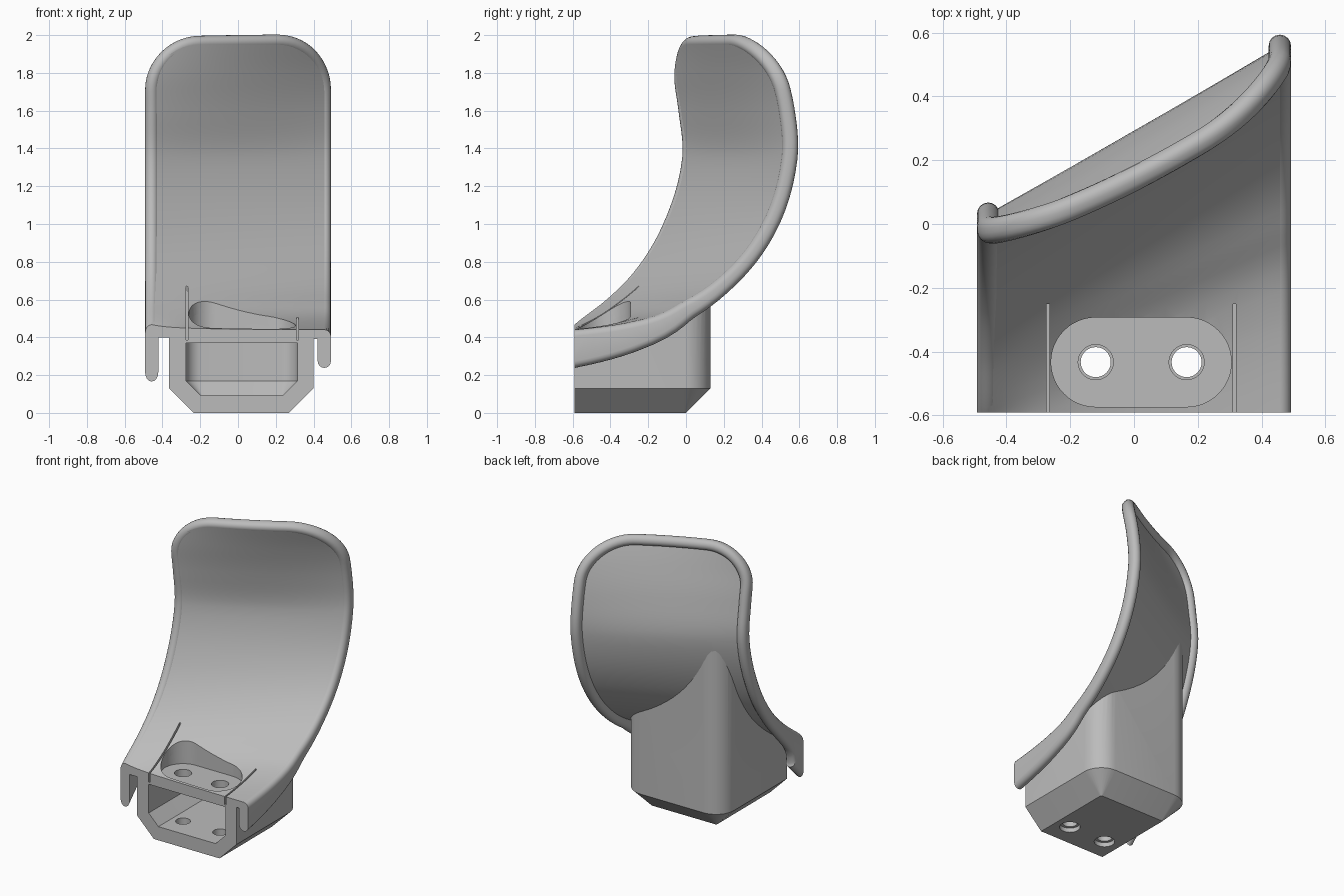
import bpy, bmesh, math
from mathutils import Vector

if "Cube" in bpy.data.objects:
    bpy.data.objects.remove(bpy.data.objects["Cube"], do_unlink=True)

grey = bpy.data.materials.new("light_grey")
grey.use_nodes = True
grey.diffuse_color = (0.5, 0.5, 0.5, 1)
grey.node_tree.nodes["Principled BSDF"].inputs["Base Color"].default_value = (0.5, 0.5, 0.5, 1)

# Side profiles of the curved shield: y on each edge at the given heights
HEIGHTS = [0.30, 0.42, 0.44, 0.48, 0.60, 0.74, 0.98, 1.35, 1.60, 1.80, 2.00]
RIGHT = [-0.76, -0.64, -0.62, -0.575, -0.42, -0.28, -0.13, -0.02, -0.04, -0.07, -0.09]
LEFT = [-2.1, -0.90, -0.60, -0.30, 0.0, 0.20, 0.39, 0.505, 0.49, 0.44, 0.36]
HALF, TOP, CORNER = 0.457, 1.95, 0.25      # centre line of the rim
FRONT = -0.59


def smooth(table, z):
    """Cubic interpolation of a profile table."""
    n = len(HEIGHTS)
    sec = [(table[i + 1] - table[i]) / (HEIGHTS[i + 1] - HEIGHTS[i]) for i in range(n - 1)]
    i = max(k for k in range(n - 1) if k == 0 or HEIGHTS[k] <= z)
    m0 = (sec[max(i - 1, 0)] + sec[i]) / 2
    m1 = (sec[i] + sec[min(i + 1, n - 2)]) / 2
    h = HEIGHTS[i + 1] - HEIGHTS[i]
    t = (z - HEIGHTS[i]) / h
    a, b = t * t * (3 - 2 * t), t * (1 - t)
    return table[i] * (1 - a) + table[i + 1] * a + h * b * (m0 * (1 - t) - m1 * t)


def face_y(x, z):
    u = (x + HALF) / (2 * HALF)
    sag = 0.05 * (1 - (x / HALF) ** 2) * max(0, z - 1.35) / 0.65
    return smooth(RIGHT, z) * (1 - u) + smooth(LEFT, z) * u - sag


def face_point(x, z, depth=0.0):
    return Vector((x, face_y(x, z), z)) + backward(x, z) * depth


def backward(x, z):
    slope = (face_y(x, z + 0.004) - face_y(x, z - 0.004)) / 0.008
    return Vector((0, 1, -slope)).normalized()


def loft(name, rings, trim=False):
    """Closed solid through a list of equal rings, optionally trimmed at the front."""
    bm = bmesh.new()
    loops = [[bm.verts.new(p) for p in ring] for ring in rings]
    n = len(loops[0])
    for a, b in zip(loops, loops[1:]):
        for i in range(n):
            j = (i + 1) % n
            bm.faces.new((a[i], a[j], b[j], b[i]))
    bm.faces.new(loops[0][::-1])
    bm.faces.new(loops[-1])
    if trim:
        bmesh.ops.bisect_plane(bm, geom=bm.verts[:] + bm.edges[:] + bm.faces[:],
                               plane_co=(0, FRONT, 0), plane_no=(0, 1, 0), clear_inner=True)
        bmesh.ops.holes_fill(bm, edges=[e for e in bm.edges if e.is_boundary], sides=0)
    bmesh.ops.recalc_face_normals(bm, faces=bm.faces[:])
    mesh = bpy.data.meshes.new(name)
    bm.to_mesh(mesh)
    bm.free()
    mesh.materials.append(grey)
    obj = bpy.data.objects.new(name, mesh)
    bpy.context.collection.objects.link(obj)
    return obj


def carve(obj, cutters):
    for c in cutters:
        mod = obj.modifiers.new("cut", 'BOOLEAN')
        mod.operation, mod.solver, mod.object = 'DIFFERENCE', 'EXACT', c
    bpy.context.view_layer.update()
    mesh = bpy.data.meshes.new_from_object(
        obj.evaluated_get(bpy.context.evaluated_depsgraph_get()))
    obj.modifiers.clear()
    obj.data = mesh


def tub(name, x0, x1, y0, y1, z0, z1, chamfer, radius):
    """Block with rounded rear corners and a chamfered bottom."""
    def ring(z, inset):
        r, pts = radius - inset, [(x0 + inset, y0, z), (x1 - inset, y0, z)]
        for cx, start in ((x1 - radius, 0), (x0 + radius, 90)):
            for k in range(9):
                a = math.radians(start + k * 90 / 8)
                pts.append((cx + r * math.cos(a), y1 - radius + r * math.sin(a), z))
        return pts
    return loft(name, [ring(z0, chamfer), ring(z0 + chamfer, 0), ring(z1, 0)])


def slot(name, xa, xb, y, r, z0, z1):
    """Upright stadium; a cylinder when xa equals xb."""
    def ring(z):
        angles = [(math.radians(k * 7.5 - 90), xb) for k in range(25)]
        angles += [(math.radians(k * 7.5 + 90), xa) for k in range(25)]
        if xa == xb:
            angles = angles[:24] + angles[25:49]
        return [(c + r * math.cos(a), y + r * math.sin(a), z) for a, c in angles]
    return loft(name, [ring(z0), ring(z1)])


# Row heights and half widths of the shield, with rounded top corners
side = [a + (b - a) * k / 6 for a, b in zip(HEIGHTS[:8], HEIGHTS[1:8]) for k in range(6)]
knee = TOP - CORNER
side += [1.35 + (knee - 1.35) * k / 8 for k in range(8)]
rows = [(z, HALF) for z in side]
for k in range(15):
    a = math.radians(90 * k / 14)
    rows.append((knee + CORNER * math.sin(a), HALF - CORNER + CORNER * math.cos(a)))

# Curved shield
COLS = 28
rings = []
for z, w in rows:
    xs = [w * (2 * i / COLS - 1) for i in range(COLS + 1)]
    rings.append([face_point(x, z) for x in xs] + [face_point(x, z, 0.05) for x in reversed(xs)])
shield = loft("shield", rings, trim=True)

# Rounded rim that deepens into side flaps near the front
flat = HALF - CORNER
path = [(-w, z) for z, w in rows]
path += [(flat * (k / 8 - 1), TOP) for k in range(1, 16)]
path += [(w, z) for z, w in reversed(rows)]
rings = []
R = 0.035
for i, (x, z) in enumerate(path):
    p, q = path[max(i - 1, 0)], path[min(i + 1, len(path) - 1)]
    n = backward(x, z)
    across = n.cross(face_point(*q) - face_point(*p)).normalized()
    depth = 0.085 + 0.13 * math.exp(-(max(z, 0.43) - 0.43) / 0.09)
    ring = []
    for k in range(18):
        a = math.pi * (k % 9) / 8 + (math.pi if k < 9 else 0)
        d = (R if k < 9 else depth - R) + R * math.sin(a)
        ring.append(face_point(x, z) + across * R * math.cos(a) + n * d)
    rings.append(ring)
rim = loft("rim", rings, trim=True)

# Mounting base
base = tub("mounting_base", -0.365, 0.4, FRONT, 0.13, 0, 1.27, 0.13, 0.14)

# Cutters: space ahead of the shield, hollow, pocket, bolt holes and slits
rings = []
for z in side:
    edge = [face_point(x / 20, z, 0.025) for x in range(-12, 13)]
    rings.append(edge + [p + Vector((0, -2, 2)) for p in reversed(edge)])
ahead = loft("front_space_cutter", rings)
hollow = tub("hollow_cutter", -0.275, 0.315, -0.8, 0.02, 0.095, 0.37, 0.075, 0.085)
shared = [slot("pocket_cutter", -0.12, 0.165, -0.433, 0.14, 0.43, 1.2)]
lower = []
for x in (-0.12, 0.165):
    shared.append(slot("upper_hole_cutter", x, x, -0.433, 0.055, 0.3, 0.6))
    lower.append(slot("lower_hole_cutter", x, x, -0.433, 0.047, -0.1, 0.2))
    lower.append(slot("counterbore_cutter", x, x, -0.433, 0.065, -0.1, 0.03))
for x in (-0.27, 0.315):
    outline = [(x - 0.005, -0.8), (x + 0.005, -0.8), (x + 0.005, -0.25), (x - 0.005, -0.25)]
    shared.append(loft("slit_cutter", [[(a, b, z) for a, b in outline] for z in (0.385, 1.2)]))

carve(base, [ahead, hollow] + shared + lower)
carve(shield, shared)
for c in [ahead, hollow] + shared + lower:
    bpy.data.objects.remove(c, do_unlink=True)

# Smooth shading with crisp edges
bpy.ops.object.select_all(action='DESELECT')
for obj in (shield, rim, base):
    obj.select_set(True)
bpy.context.view_layer.objects.active = shield
bpy.ops.object.shade_smooth_by_angle(angle=math.radians(30))
